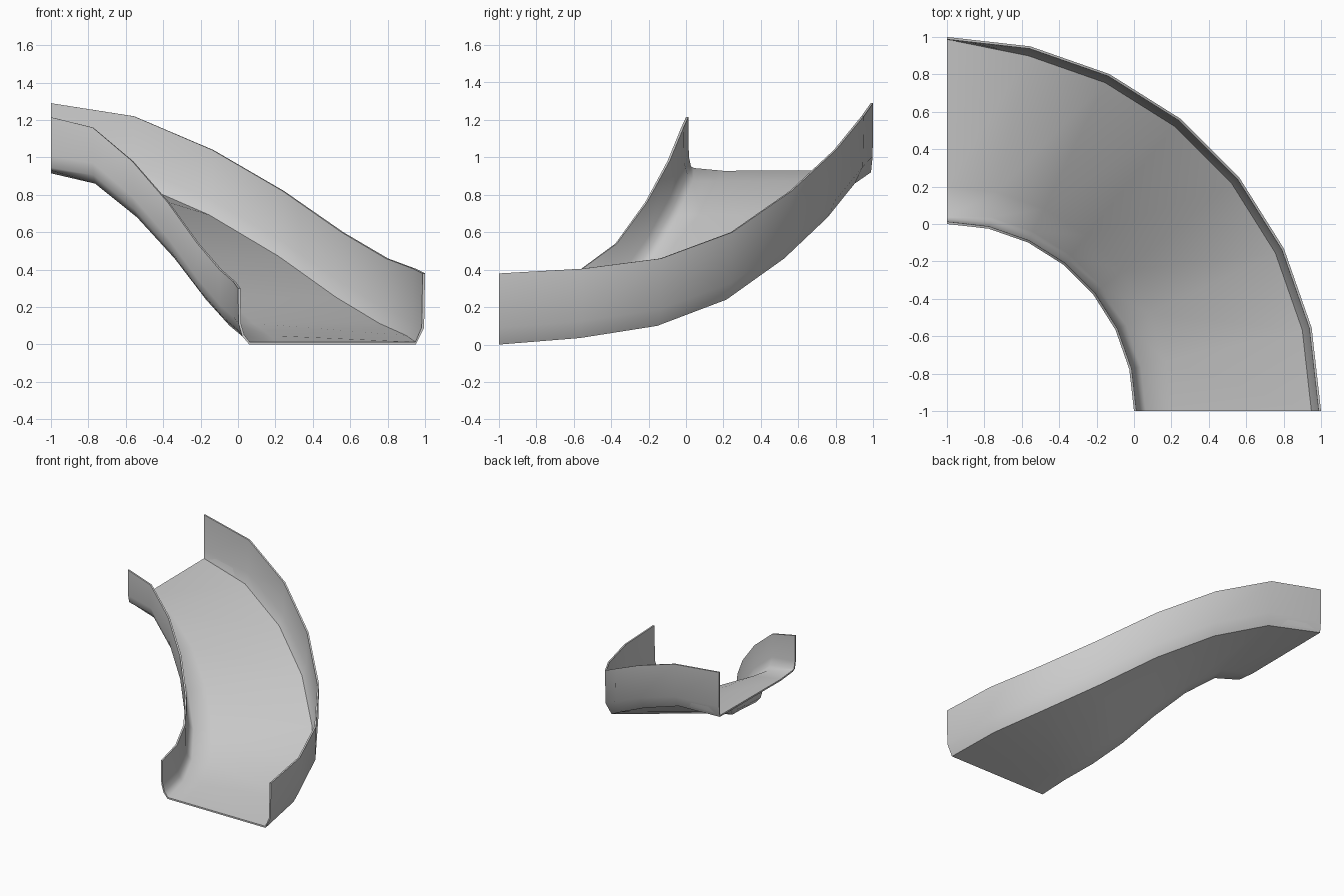
import bpy, bmesh, math

if "Cube" in bpy.data.objects:
    bpy.data.objects.remove(bpy.data.objects["Cube"])

SEGMENTS = 7
T = 0.013                       # shell thickness
CENTRE = (-1.0, -1.0)           # pivot of the quarter turn

# floor height at each step of the turn, bottom to top
floor_z = [0.0, 0.035, 0.10, 0.24, 0.46, 0.68, 0.86, 0.915]
outer_rim = [0.38, 0.37, 0.36, 0.36, 0.36, 0.36, 0.36, 0.375]

# outside of the trough: (radius, height above floor)
PROFILE = [(1.0, 0.30), (1.003, 0.11), (1.022, 0.045), (1.06, 0.0),
           (1.20, 0.0), (1.95, 0.0), (1.995, 0.09), (2.0, 0.36)]
# upper end, where the outer corner closes to a square edge
END_PROFILE = [(1.0, 0.30), (1.002, 0.09), (1.015, 0.03), (1.04, 0.015),
               (1.20, 0.0), (1.988, 0.005), (1.997, 0.09), (2.0, 0.36)]


def shell_loop(profile):
    """Closed cross-section: outside points, then the inset points back."""
    inset = []
    n = len(profile)
    for i, (r, z) in enumerate(profile):
        a, b = profile[max(i - 1, 0)], profile[min(i + 1, n - 1)]
        dx, dz = b[0] - a[0], b[1] - a[1]
        length = math.hypot(dx, dz)
        nx, nz = -dz / length, dx / length
        if i in (0, n - 1):                   # rims stay level
            nx, nz = (1 if i == 0 else -1), 0
        inset.append((r + nx * T, z + nz * T))
    return list(profile) + inset[::-1]


# swept trough
bm = bmesh.new()
rings = []
for k in range(SEGMENTS + 1):
    a = math.pi / 2 * k / SEGMENTS
    prof = list(END_PROFILE if k == SEGMENTS else PROFILE)
    prof[-1] = (2.0, outer_rim[k])
    rings.append([bm.verts.new((CENTRE[0] + r * math.cos(a),
                                CENTRE[1] + r * math.sin(a),
                                floor_z[k] + z))
                  for r, z in shell_loop(prof)])

count = len(rings[0])
for r0, r1 in zip(rings, rings[1:]):
    for i in range(count):
        j = (i + 1) % count
        bm.faces.new((r0[i], r0[j], r1[j], r1[i]))

# end edges, as quads between outside and inside
for ring in (rings[0], rings[-1]):
    for i in range(count // 2 - 1):
        bm.faces.new((ring[i], ring[i + 1], ring[count - 2 - i], ring[count - 1 - i]))
bmesh.ops.recalc_face_normals(bm, faces=bm.faces[:])

mesh = bpy.data.meshes.new("slide_curve")
bm.to_mesh(mesh)
bm.free()
slide = bpy.data.objects.new("slide_curve", mesh)
bpy.context.collection.objects.link(slide)

# smooth trough with crisp floor and rim edges
bpy.context.view_layer.objects.active = slide
slide.select_set(True)
bpy.ops.object.shade_smooth_by_angle(angle=math.radians(55))
